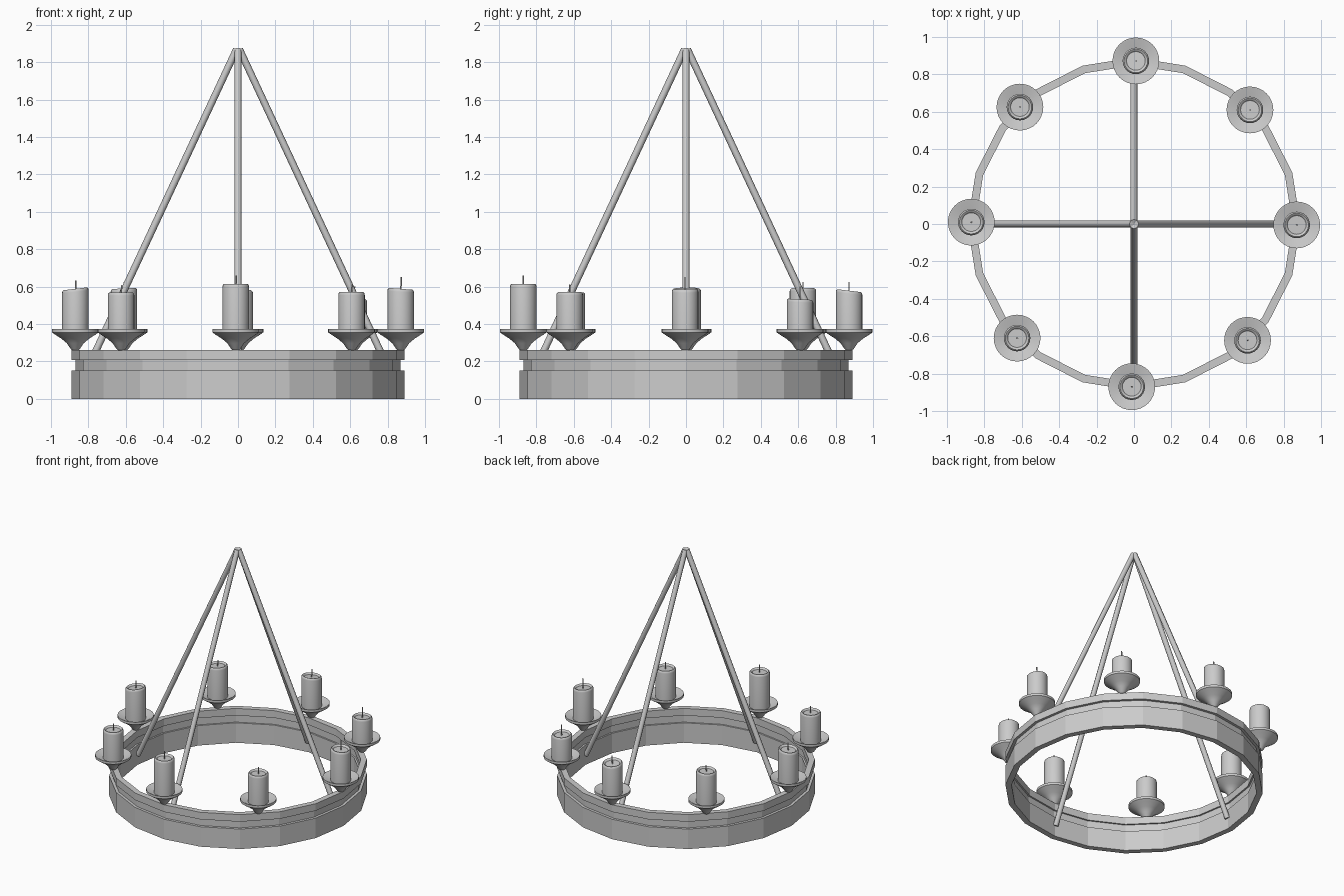
import bpy, bmesh
from math import sin, cos, pi, radians
from mathutils import Vector

if "Cube" in bpy.data.objects:
    bpy.data.objects.remove(bpy.data.objects["Cube"])


def make(name, bm, smooth=None):
    bmesh.ops.recalc_face_normals(bm, faces=bm.faces)
    me = bpy.data.meshes.new(name)
    bm.to_mesh(me)
    bm.free()
    ob = bpy.data.objects.new(name, me)
    bpy.context.collection.objects.link(ob)
    if smooth:
        bpy.ops.object.select_all(action='DESELECT')
        ob.select_set(True)
        bpy.context.view_layer.objects.active = ob
        bpy.ops.object.shade_smooth_by_angle(angle=radians(smooth))
    return ob


def lathe(name, profile, n, loc=(0, 0, 0), closed=False, smooth=None, warp=None):
    """Revolve (radius, z) points; open profiles get end caps."""
    bm = bmesh.new()
    rings = [[bm.verts.new((r * cos(2 * pi * i / n), r * sin(2 * pi * i / n), z))
              for i in range(n)] for r, z in profile]
    pairs = list(zip(rings, rings[1:]))
    if closed:
        pairs.append((rings[-1], rings[0]))
    for a, b in pairs:
        for i in range(n):
            j = (i + 1) % n
            bm.faces.new((a[i], a[j], b[j], b[i]))
    if not closed:
        bm.faces.new(rings[0])
        bm.faces.new(rings[-1])
    if warp:
        for v in bm.verts:
            v.co = warp(v.co)
    bmesh.ops.translate(bm, verts=bm.verts, vec=loc)
    return make(name, bm, smooth)


def rod(name, a, b, r, n):
    a, b = Vector(a), Vector(b)
    bm = bmesh.new()
    bmesh.ops.create_cone(bm, cap_ends=True, segments=n, radius1=r, radius2=r,
                          depth=(b - a).length)
    bm.transform((b - a).to_track_quat('Z', 'Y').to_matrix().to_4x4())
    bmesh.ops.translate(bm, verts=bm.verts, vec=(a + b) / 2)
    return make(name, bm, 50)


# Grooved hoop, 20 flat sides
lathe("hoop", [(.89, 0), (.89, .152), (.87, .152), (.87, .208), (.89, .208), (.89, .262),
               (.848, .262), (.848, .208), (.86, .208), (.86, .152), (.848, .152), (.848, 0)],
      20, closed=True)

# Four hanging rods meeting at the top
for k in range(4):
    c, s = cos(k * pi / 2), sin(k * pi / 2)
    rod(f"hanging_rod_{k+1}", (.842 * c, .842 * s, .08), (.008 * c, .008 * s, 1.868), .019, 8)

# Eight cups with candles: x, y, candle top, wick top, lean of the top in x and y
candles = [(.87, -.005, .588, .65, -.08, 0), (.62, .61, .532, .60, 0, -.05),
           (.01, .872, .578, .625, 0, -.12), (-.61, .625, .59, .625, .05, 0),
           (-.87, .01, .588, .632, .12, 0), (-.625, -.61, .568, .607, 0, 0),
           (-.012, -.87, .614, .66, 0, 0), (.607, -.622, .57, .61, 0, 0)]
for k, (x, y, top, wick, tx, ty) in enumerate(candles, 1):
    lathe(f"candle_cup_{k}", [(.014, .258), (.024, .266), (.045, .297), (.075, .322), (.108, .343),
                              (.125, .355), (.125, .373), (.118, .373), (.065, .345)],
          32, (x, y, 0), smooth=40)

    def lean(co, top=top, tx=tx, ty=ty):
        if co.z > .5:
            co.z += tx * co.x + ty * co.y
        return co
    lathe(f"candle_{k}", [(.071, .335), (.071, top - .016), (.069, top - .006), (.063, top),
                          (.057, top - .003), (.050, top - .012)],
          24, (x, y, 0), smooth=40, warp=lean)
    rod(f"wick_{k}", (x, y, top - .03), (x + .003, y, wick), .004, 6)
